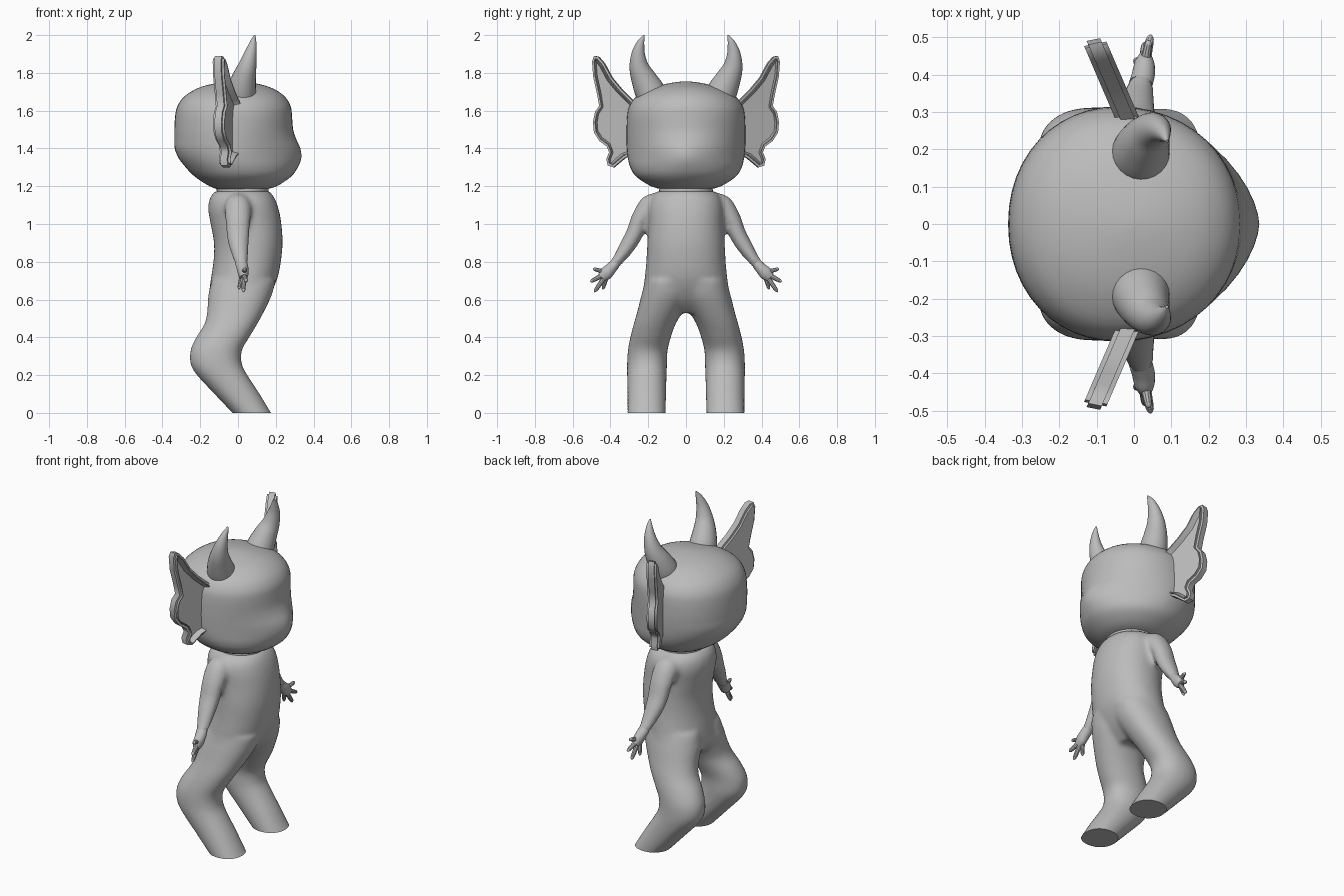
import bpy, bmesh, math
from mathutils import Vector

if "Cube" in bpy.data.objects:
    bpy.data.objects.remove(bpy.data.objects["Cube"])

grey = bpy.data.materials.new("plain grey")
grey.diffuse_color = (0.5, 0.5, 0.5, 1)
grey.use_nodes = True
grey.node_tree.nodes["Principled BSDF"].inputs["Base Color"].default_value = grey.diffuse_color


def finish(name, bm, angle=30):
    bmesh.ops.recalc_face_normals(bm, faces=bm.faces)
    me = bpy.data.meshes.new(name)
    bm.to_mesh(me)
    bm.free()
    me.materials.append(grey)
    ob = bpy.data.objects.new(name, me)
    bpy.context.collection.objects.link(ob)
    bpy.ops.object.select_all(action='DESELECT')
    ob.select_set(True)
    bpy.context.view_layer.objects.active = ob
    bpy.ops.object.shade_smooth_by_angle(angle=math.radians(angle))
    return ob


def resample(rows, k):
    """Smooth curve through the rows, k steps per span."""
    out = []
    for i in range(len(rows) - 1):
        p = [rows[max(0, min(len(rows) - 1, i + j))] for j in (-1, 0, 1, 2)]
        for s in range(k):
            t = s / k
            out.append([b + 0.5 * t * (c - a + t * (2*a - 5*b + 4*c - d + t * (3*(b - c) + d - a)))
                        for a, b, c, d in zip(*p)])
    return out + [list(rows[-1])]


def skin(bm, rings):
    loops = [[bm.verts.new(p) for p in r] for r in rings]
    n = len(loops[0])
    for a, b in zip(loops, loops[1:]):
        for i in range(n):
            bm.faces.new((a[i], a[(i + 1) % n], b[(i + 1) % n], b[i]))
    bm.faces.new(loops[0][::-1])
    bm.faces.new(loops[-1])


def power(v, e):
    return math.copysign(abs(v) ** e, v)


def stack(bm, rows, k=3, seg=40, mid=0.5):
    """Level rings: z, back x, front x, low y, high y, front exponent."""
    rings = []
    for z, x0, x1, y0, y1, n in resample(rows, k):
        cx, cy, ring = x0 + (x1 - x0) * mid, (y0 + y1) / 2, []
        for i in range(seg):
            a = 2 * math.pi * i / seg
            c, s = math.cos(a), math.sin(a)
            e = 2 / n if c > 0 else 2 / 2.1
            r = x1 - cx if c > 0 else cx - x0
            ring.append((cx + r * power(c, e), cy + (y1 - y0) / 2 * power(s, e), z))
        rings.append(ring)
    skin(bm, rings)


def tube(bm, rows, side, k=4, seg=20):
    """Rings across a path: x, y, z, radius along x, other radius."""
    pts = resample(rows, k)
    rings = []
    for i, (x, y, z, ra, rb) in enumerate(pts):
        t = (Vector(pts[min(i + 1, len(pts) - 1)][:3]) - Vector(pts[max(i - 1, 0)][:3])).normalized()
        u = (Vector((1, 0, 0)) - t * t.x).normalized()
        v = t.cross(u)
        ring = []
        for j in range(seg):
            a = 2 * math.pi * j / seg
            p = Vector((x, y, z)) + u * ra * math.cos(a) + v * rb * math.sin(a)
            ring.append((p.x, p.y * side, p.z))
        rings.append(ring)
    skin(bm, rings)


# Body: torso, legs and arms fused into one skin
bm = bmesh.new()
stack(bm, [(.53, -.09, .08, -.12, .12, 2), (.6, -.15, .15, -.225, .225, 2),
           (.7, -.145, .205, -.22, .22, 2.2), (.8, -.13, .227, -.21, .21, 2.2),
           (.9, -.127, .236, -.205, .205, 2.2), (1.0, -.145, .23, -.2, .2, 2.2),
           (1.08, -.158, .215, -.2, .2, 2.2), (1.14, -.148, .192, -.185, .185, 2.2),
           (1.175, -.12, .165, -.15, .15, 2)])
for s in (-1, 1):
    leg = [(-.05, .015, .21, .11, .31), (0, -.03, .175, .108, .31), (.1, -.125, .115, .105, .31),
           (.2, -.218, .05, .103, .312), (.26, -.252, .02, .1, .312), (.33, -.252, .02, .098, .308),
           (.4, -.222, .06, .08, .295), (.47, -.178, .102, .055, .277), (.54, -.163, .14, .015, .257),
           (.62, -.158, .178, -.03, .237), (.7, -.14, .2, -.04, .215)]
    stack(bm, [(z, a, b, min(s * c, s * d), max(s * c, s * d), 2.2) for z, a, b, c, d in leg])
    tube(bm, [(0, .13, 1.1, .06, .06), (0, .185, 1.09, .072, .068), (0, .24, 1.03, .067, .05),
              (0, .272, .95, .062, .046), (.005, .312, .88, .052, .042),
              (.015, .36, .81, .038, .031), (.022, .39, .775, .031, .027)], s)
body_bm = bm.copy()
body = finish("body_base", bm)
mod = body.modifiers.new("fuse", 'REMESH')
mod.mode, mod.voxel_size = 'VOXEL', .013
mod = body.modifiers.new("relax", 'SMOOTH')
mod.factor, mod.iterations = .5, 8
bpy.context.view_layer.update()
bm = bmesh.new()
bm.from_object(body, bpy.context.evaluated_depsgraph_get())
body_bm.free()
bpy.data.objects.remove(body)
# flat soles on the ground
cut = bmesh.ops.bisect_plane(bm, geom=bm.verts[:] + bm.edges[:] + bm.faces[:],
                             plane_co=(0, 0, 0), plane_no=(0, 0, -1), clear_outer=True)
bmesh.ops.holes_fill(bm, edges=[e for e in bm.edges if e.is_boundary], sides=0)
finish("body", bm, 40)

# Neck collar
bm = bmesh.new()
stack(bm, [(1.15, -.11, .155, -.14, .14, 2), (1.18, -.113, .163, -.142, .142, 2),
           (1.21, -.11, .155, -.135, .135, 2)], k=2)
finish("neck", bm)

# Head with a pointed snout
bm = bmesh.new()
head = [(1.182, -.1, .14, .12, 2), (1.2, -.15, .205, .185, 2), (1.25, -.228, .28, .263, 1.9),
        (1.3, -.277, .317, .295, 1.75), (1.35, -.315, .335, .308, 1.65), (1.4, -.335, .33, .313, 1.7),
        (1.45, -.337, .308, .315, 1.85), (1.5, -.337, .292, .315, 2), (1.57, -.333, .286, .312, 2.1),
        (1.62, -.322, .28, .302, 2.1), (1.67, -.29, .252, .268, 2.1), (1.71, -.232, .2, .205, 2.1),
        (1.735, -.165, .135, .135, 2), (1.75, -.085, .06, .06, 2), (1.755, -.02, 0, .01, 2)]
stack(bm, [(z, a, b, -w, w, n) for z, a, b, w, n in head], k=3, seg=48, mid=.47)
finish("head", bm)

ear_line = [(.25, 1.63), (.29, 1.67), (.335, 1.715), (.385, 1.775), (.425, 1.85), (.455, 1.885),
            (.478, 1.89), (.488, 1.86), (.482, 1.78), (.462, 1.69), (.45, 1.625), (.472, 1.595),
            (.483, 1.54), (.478, 1.485), (.45, 1.44), (.41, 1.41), (.398, 1.38), (.412, 1.345),
            (.405, 1.31), (.375, 1.3), (.345, 1.325), (.315, 1.35), (.27, 1.37)]

for s, side in ((-1, "right"), (1, "left")):
    # Ear: swept-back plate with a raised rim and hollow front
    bm = bmesh.new()
    verts = [bm.verts.new((-.045 - .43 * (y - .27), y * s, z)) for y, z in ear_line]
    back = bm.faces.new(verts)
    ext = bmesh.ops.extrude_face_region(bm, geom=[back])
    top = [v for v in ext["geom"] if isinstance(v, bmesh.types.BMVert)]
    bmesh.ops.translate(bm, verts=top, vec=(.06, .012 * s, 0))
    front = [f for f in ext["geom"] if isinstance(f, bmesh.types.BMFace)][0]
    bmesh.ops.recalc_face_normals(bm, faces=bm.faces)
    rim = [e for e in bm.edges if len(e.link_faces) == 2 and
           (e in front.edges[:] or e in back.edges[:])]
    bmesh.ops.inset_region(bm, faces=[front], thickness=.017, use_even_offset=False)
    bmesh.ops.inset_region(bm, faces=[front], thickness=.01, use_even_offset=False)
    bmesh.ops.translate(bm, verts=front.verts[:], vec=(-.03, 0, 0))
    bmesh.ops.bevel(bm, geom=rim, offset=.012, segments=2, affect='EDGES', clamp_overlap=True)
    bmesh.ops.triangulate(bm, faces=[f for f in bm.faces if len(f.verts) > 4])
    finish(side + "_ear", bm, 50)

    # Curved horn
    bm = bmesh.new()
    tube(bm, [(.015, .16, 1.64, .078, .078), (.018, .19, 1.70, .078, .08), (.03, .222, 1.765, .066, .068),
              (.048, .248, 1.83, .05, .052), (.066, .253, 1.9, .034, .036),
              (.08, .24, 1.96, .018, .02), (.088, .222, 1.999, .004, .004)], s, seg=24)
    finish(side + "_horn", bm)

    # Hand: palm and four digits
    bm = bmesh.new()
    tube(bm, [(.018, .375, .79, .032, .027), (.025, .4, .762, .031, .031),
              (.028, .425, .737, .028, .035), (.03, .447, .715, .018, .024)], s, seg=16)
    for tip, r in (((.04, .492, .763), .012), ((.045, .506, .695), .013),
                   ((.03, .485, .64), .013), ((.004, .44, .655), .012)):
        root = Vector((.026, .415, .742))
        end = Vector(tip)
        m = root.lerp(end, .55)
        tube(bm, [(*root, r * 1.2, r * 1.2), (*m, r, r),
                  (*root.lerp(end, .88), r * .8, r * .8), (*end, r * .25, r * .25)], s, k=3, seg=10)
    finish(side + "_hand", bm)
